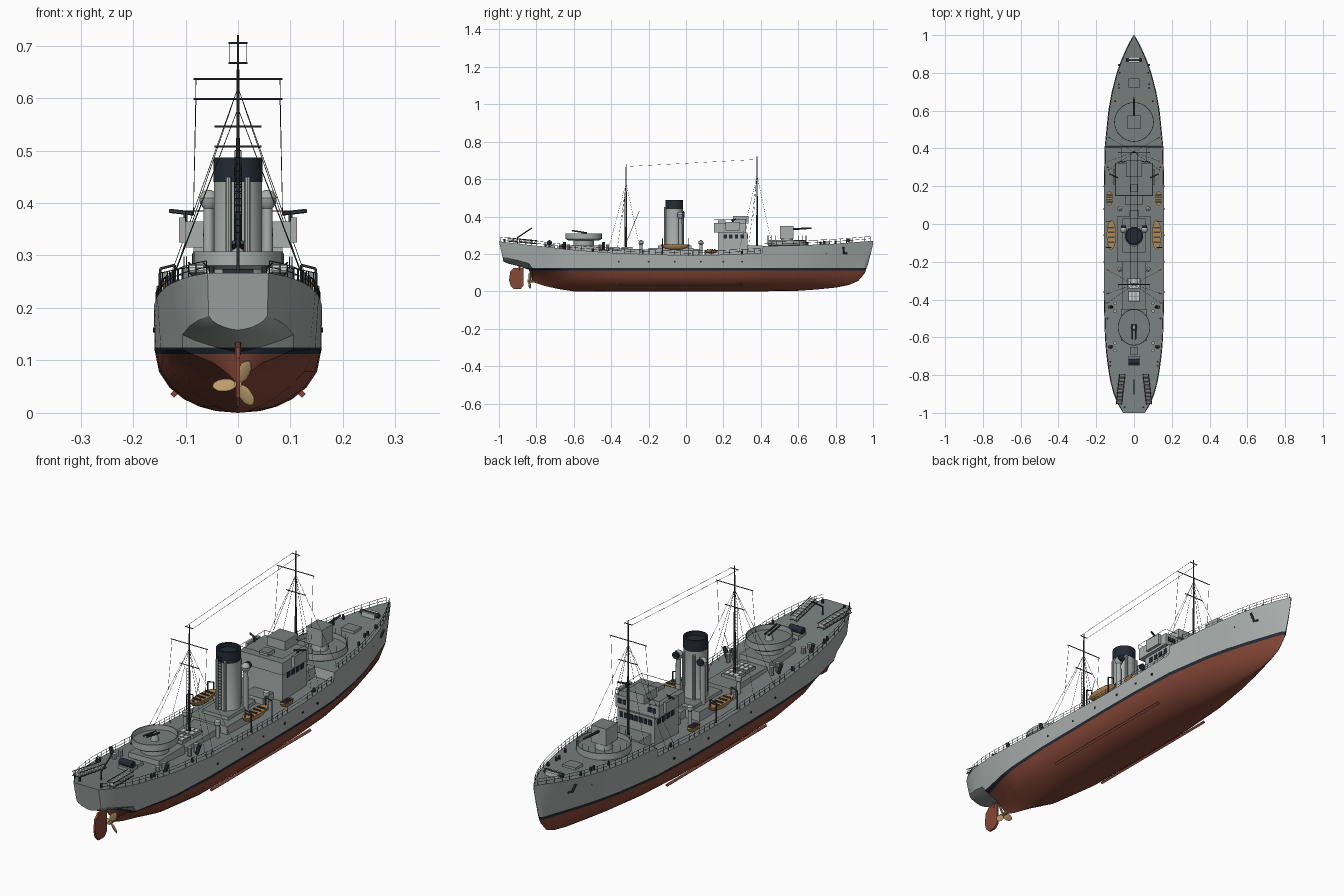
import bpy, bmesh, math
from mathutils import Vector, Matrix

if "Cube" in bpy.data.objects:
    bpy.data.objects.remove(bpy.data.objects["Cube"])

def mat(name, r, g, b):
    m = bpy.data.materials.new(name)
    m.diffuse_color = (r, g, b, 1)
    m.use_nodes = True
    m.node_tree.nodes["Principled BSDF"].inputs["Base Color"].default_value = m.diffuse_color
    return m

GREY = mat("hull grey", .40, .43, .42)
DECK = mat("deck grey", .19, .215, .21)
RED = mat("bottom red", .24, .065, .04)
NAVY = mat("boot navy", .018, .024, .036)
DARK = mat("rigging dark grey", .05, .055, .06)
WOOD = mat("boat wood", .45, .25, .09)
BRONZE = mat("bronze", .50, .34, .15)
PALE = mat("pale grey", .62, .65, .63)

def finish(bm, name, mats, rule=None, smooth=None):
    bmesh.ops.recalc_face_normals(bm, faces=bm.faces)
    bm.normal_update()
    if rule:
        for f in bm.faces:
            f.material_index = rule(f)
    me = bpy.data.meshes.new(name)
    bm.to_mesh(me)
    bm.free()
    for m in mats:
        me.materials.append(m)
    ob = bpy.data.objects.new(name, me)
    bpy.context.collection.objects.link(ob)
    if smooth:
        bpy.ops.object.select_all(action='DESELECT')
        ob.select_set(True)
        bpy.context.view_layer.objects.active = ob
        bpy.ops.object.shade_smooth_by_angle(angle=math.radians(smooth))
    return ob

def top(f):
    return 1 if f.normal.z > .9 else 0

# boxes given as (x0, x1, y0, y1, z0, z1)
def boxes(name, items, m=GREY, cap=None):
    bm = bmesh.new()
    for x0, x1, y0, y1, z0, z1 in items:
        M = Matrix.Translation(((x0+x1)/2, (y0+y1)/2, (z0+z1)/2)) @ Matrix.Diagonal((x1-x0, y1-y0, z1-z0, 1))
        bmesh.ops.create_cube(bm, size=1, matrix=M)
    return finish(bm, name, [m, cap or m], top)

def both(items):
    return items + [(-b, -a, *r) for a, b, *r in items]

# rods given as point pairs, merged in one object
def rods(name, segs, r, m=DARK, n=4, r2=None, smooth=None):
    bm = bmesh.new()
    for a, b in segs:
        a, b = Vector(a), Vector(b)
        M = Matrix.Translation((a+b)/2) @ (b-a).to_track_quat('Z', 'Y').to_matrix().to_4x4()
        bmesh.ops.create_cone(bm, cap_ends=True, segments=n, radius1=r, radius2=r if r2 is None else r2,
                              depth=(b-a).length, matrix=M)
    return finish(bm, name, [m], None, smooth)

def mirror(segs):
    return segs + [tuple((-p[0], p[1], p[2]) for p in s) for s in segs]

# surface of revolution about a vertical axis
def lathe(name, c, prof, mats, rule=None, n=28, sx=1):
    bm = bmesh.new()
    rings = [[bm.verts.new((c[0]+r*sx*math.cos(2*math.pi*i/n), c[1]+r*math.sin(2*math.pi*i/n), z))
              for i in range(n)] for r, z in prof]
    for A, B in zip(rings, rings[1:]):
        for i in range(n):
            bm.faces.new((A[i], A[(i+1) % n], B[(i+1) % n], B[i]))
    bm.faces.new(rings[0])
    bm.faces.new(rings[-1])
    return finish(bm, name, mats, rule, 35)

# hull stations: y, keel z, deck z, deck half beam, waterline half beam, roundness
ST = [(-1, .158, .267, .058, .056, 1.6), (-.95, .148, .261, .088, .076, 1.5), (-.9, .136, .255, .108, .092, 1.4),
      (-.84, .116, .248, .124, .106, 1.2), (-.82, .05, .246, .128, .106, .75), (-.76, .03, .24, .138, .118, .85),
      (-.68, .012, .23, .148, .136, 1.1), (-.6, 0, .222, .154, .147, 1.5), (-.4, 0, .206, .16, .157, 2),
      (0, 0, .192, .16, .159, 2.1), (.2, 0, .196, .16, .157, 2), (.405, 0, .205, .155, .148, 1.8),
      (.412, 0, .242, .155, .147, 1.8), (.6, .003, .246, .136, .118, 1.6), (.7, .01, .25, .118, .094, 1.5),
      (.8, .02, .255, .092, .064, 1.4), (.87, .034, .26, .067, .040, 1.3), (.92, .055, .264, .045, .023, 1.2),
      (.955, .095, .267, .028, .011, 1.1), (.975, .15, .268, .017, .008, 1), (1, .25, .27, .003, .002, 1)]

def section(y, zk, zd, bd, bw, n):
    zw = .12 if zk < .1 else zk+.25*(zd-zk)
    pts = [(bw*(1-(1-u)**n)**(1/n), zk+(zw-zk)*u) for u in (0, .03, .1, .22, .4, .65, 1)]
    pts += [(bw+(bd-bw)*v, zw+(zd-zw)*v) for v in (.33, .66, 1)]
    rake = .025 if y < -.97 else 0
    pts = [(x, y+rake*(zd-z)/.11, z) for x, z in pts]
    return [(-x, a, z) for x, a, z in pts[:0:-1]] + pts

bm = bmesh.new()
rings = [[bm.verts.new(p) for p in section(*s)] for s in ST]
for A, B in zip(rings, rings[1:]):
    for i in range(len(A)):
        j = (i+1) % len(A)
        bm.faces.new((A[i], A[j], B[j], B[i]))
bm.faces.new(rings[0])
bm.faces.new(rings[-1])
for z in (.112, .125):
    bmesh.ops.bisect_plane(bm, geom=bm.verts[:]+bm.edges[:]+bm.faces[:], plane_co=(0, 0, z), plane_no=(0, 0, 1))

def paint(f):
    z = f.calc_center_median().z
    return 2 if z < .112 else 3 if z < .125 else 1 if f.normal.z > .8 else 0
finish(bm, "hull", [GREY, DECK, RED, NAVY], paint, 28)

def edge(y, inset=.004):
    for a, b in zip(ST, ST[1:]):
        if a[0] <= y <= b[0]:
            t = (y-a[0])/(b[0]-a[0])
            return Vector((max(a[3]+(b[3]-a[3])*t-inset, .001), y, a[2]+(b[2]-a[2])*t))

# railings along the deck edge, portholes and bilge keels
segs = []
for y0, y1, n in ((-.99, .4, 42), (.42, .985, 18)):
    P = [edge(y0+(y1-y0)*i/n) for i in range(n+1)]
    up = Vector((0, 0, .024))
    segs += [(p, p+up) for p in P]
    for k in (.5, 1):
        segs += [(p+up*k, q+up*k) for p, q in zip(P, P[1:])]
rods("railings", mirror(segs), .0009)
ports = [(y, .158) for y in (-.65, -.5, -.36, -.2, -.06, .08, .2, .3)] + [(y, .205) for y in (.47, .54, .61, .68, .75)]
pl = []
for y, z in ports:
    s = [t for t in ST if t[0] <= y][-1]
    e = edge(y, 0).x
    w = s[4] + (e-s[4])*(z-.12)/(s[2]-.12) if y < .4 else e-.012
    pl.append(((w-.008, y, z), (w+.002, y, z)))
rods("portholes", mirror(pl), .005, NAVY, 10)
rods("bilge_keels", mirror([((.122, -.35, .036), (.122, .3, .036))]), .007, RED, 4)
rods("anchors", mirror([((.066, .845, .20), (.082, .842, .235)), ((.064, .825, .205), (.060, .862, .203))]), .005, DARK, 6)

# rudder, shaft and propeller
bm = bmesh.new()
prof = [(-.868, .125), (-.92, .125), (-.94, .105), (-.946, .06), (-.938, .03), (-.92, .012), (-.885, .012), (-.868, .03)]
f = bm.faces.new([bm.verts.new((-.004, y, z)) for y, z in prof])
ext = bmesh.ops.extrude_face_region(bm, geom=[f])
bmesh.ops.translate(bm, vec=(.008, 0, 0), verts=[v for v in ext['geom'] if isinstance(v, bmesh.types.BMVert)])
finish(bm, "rudder", [RED])
rods("rudder_stock", [((0, -.89, .11), (0, -.89, .16))], .006, RED, 8)
rods("propeller_shaft", [((0, -.78, .055), (0, -.848, .055))], .007, BRONZE, 10)
bm = bmesh.new()
for k in range(3):
    M = Matrix.Translation((0, -.836, .055)) @ Matrix.Rotation(math.radians(25+120*k), 4, 'Y') \
        @ Matrix.Translation((0, 0, .026)) @ Matrix.Rotation(.5, 4, 'Z') @ Matrix.Diagonal((.014, .003, .023, 1))
    bmesh.ops.create_icosphere(bm, subdivisions=2, radius=1, matrix=M)
finish(bm, "propeller_blades", [BRONZE])

# deckhouses and casings
boxes("engine_casing", [(-.06, .06, -.45, -.2, .18, .224)], GREY, DECK)
boxes("boiler_casing", [(-.09, .09, -.2, .04, .18, .232), (-.06, .06, -.15, .03, .23, .245),
                        (-.025, .025, .04, .075, .18, .225), (-.045, .045, .1, .17, .18, .222)], GREY, DECK)
boxes("aft_deckhouse", [(-.07, .07, -.62, -.45, .2, .245)], GREY, DECK)
boxes("skylights", [(-.035, .035, -.345, -.285, .22, .236), (-.032, .032, -.41, -.355, .22, .236)], GREY, DECK)
panes = [(x-.007, x+.007, y-.010, y+.010, .235, .238) for x in (-.02, 0, .02) for y in (-.33, -.302, -.395, -.37)]
boxes("skylight_panes", panes, PALE)

# bridge
boxes("bridge_house", [(-.085, .085, .17, .33, .18, .315), (-.07, .07, .33, .408, .19, .246)], GREY, DECK)
boxes("bridge_upper", [(-.1, .1, .15, .322, .315, .365)] + both([(.1, .112, .21, .29, .325, .372)]), GREY, DECK)
boxes("bridge_lookout", [(-.042, .042, .25, .335, .364, .402), (-.02, .02, .17, .21, .364, .38)], GREY, DECK)
win = [(x-.008, x+.008, .328, .3325, .282, .304) for x in (-.066, -.044, -.022, 0, .022, .044, .066)]
win += [(x-.008, x+.008, .32, .3245, .332, .352) for x in (-.08, -.058, .058, .08)]
win += both([(.083, .0875, y-.009, y+.009, .282, .304) for y in (.21, .24, .27, .3)])
boxes("bridge_windows", win, NAVY)
rods("bridge_guns", mirror([((.1, .25, .365), (.1, .25, .385)), ((.085, .245, .38), (.13, .265, .385))]), .004, DARK, 6)
corners = [Vector(p) for p in ((-.1, .15, .365), (-.1, .32, .365), (.1, .32, .365), (.1, .15, .365))]
h = Vector((0, 0, .02))
rods("bridge_rail", [(corners[i-1]+h, corners[i]+h) for i in range(4)] + [(c, c+h) for c in corners], .001)

# funnel with cap, pipes, ladder and cowl vents
lathe("funnel", (0, -.063), [(.05, .24), (.046, .25), (.046, .44), (.047, .4401), (.047, .487), (.04, .487), (.04, .47)],
      [GREY, NAVY], lambda f: 1 if f.calc_center_median().z > .44 else 0, 32)
rods("funnel_pipes", mirror([((.018, -.112, .23), (.018, -.112, .45)), ((.025, -.018, .23), (.025, -.018, .43))]), .006, GREY, 10)
rods("funnel_ladder", [((x, -.12, .25), (x, -.12, .47)) for x in (-.007, .007)]
     + [((-.007, -.12, .25+.012*i), (.007, -.12, .25+.012*i)) for i in range(19)], .001)
for s in (-1, 1):
    lathe("cowl_vent", (s*.056, -.03), [(.011, .23), (.010, .39), (.016, .398), (.018, .41), (.013, .42), (.004, .425)], [GREY], None, 14)
rods("cowl_mouths", mirror([((.056, -.02, .41), (.056, -.008, .41))]), .014, NAVY, 14)
for s in (-1, 1):
    for y in (.08, -.24):
        lathe("deck_vent", (s*.075, y), [(.008, .19), (.008, .25), (.013, .255), (.012, .268), (.004, .274)], [GREY], None, 12)

# gun tubs and guns
for name, y, r, z0, z1, sx in (("bow_tub", .54, .105, .24, .275, 1), ("aft_tub", -.547, .097, .273, .308, .88)):
    lathe(name, (0, y), [(r-.012, z0), (r, z0+.008), (r, z1), (r-.004, z1), (r-.004, z0+.014)], [GREY, DECK], top, 32, sx)
rods("bow_tub_rail", [((.103*math.cos(a), .54+.103*math.sin(a), .27), (.103*math.cos(a), .54+.103*math.sin(a), .298))
                      for a in [i*math.pi/10 for i in range(20)]], .001)
lathe("aft_tub_support", (0, -.547), [(.055, .24), (.055, .28)], [GREY], None, 20)
lathe("bow_gun_base", (0, .54), [(.035, .25), (.03, .285)], [GREY], None, 20)
boxes("bow_gun_shield", [(-.035, .035, .502, .575, .28, .35)], GREY, DECK)
rods("bow_gun_barrel", [((0, .56, .332), (0, .672, .338))], .006, DARK, 10, .004)
lathe("aft_gun_base", (0, -.547), [(.018, .28), (.01, .315)], [GREY], None, 12)
rods("aft_gun_barrels", [((x, -.53, .312), (x, -.61, .325)) for x in (-.008, .008)], .004, DARK, 8)

# ship's boats with thwarts, floats and davits
def boat(name, x, y, z, sx, sy, sz):
    bm = bmesh.new()
    bmesh.ops.create_uvsphere(bm, u_segments=20, v_segments=10, radius=1,
                              matrix=Matrix.Translation((x, y, z)) @ Matrix.Diagonal((sx, sy, sz, 1)))
    cut = bmesh.ops.bisect_plane(bm, geom=bm.verts[:]+bm.edges[:]+bm.faces[:], plane_co=(0, 0, z),
                                 plane_no=(0, 0, 1), clear_outer=True)
    rim = [e for e in bm.edges if e.is_boundary]
    bmesh.ops.contextual_create(bm, geom=rim)
    finish(bm, name, [WOOD], None, 40)
    boxes(name + "_thwarts", [(x-sx*.7, x+sx*.7, y+k*sy-.004, y+k*sy+.004, z, z+.004) for k in (-.5, -.17, .17, .5)], DARK)
for s in (-1, 1):
    boat("lifeboat", s*.12, -.058, .25, .025, .078, .03)
    boat("float", s*.13, .135, .222, .019, .037, .02)
dav = []
for y in (-.125, .012):
    dav += [((.148, y, .19), (.148, y, .275)), ((.148, y, .275), (.12, y, .282)), ((.12, y, .282), (.12, y, .25))]
rods("davits", mirror(dav), .0025, DARK, 6)

# masts, yards, rigging and aerials
rods("foremast", [((0, .38, .2), (0, .38, .72))], .006, DARK, 10, .002)
rods("aft_mast", [((0, -.32, .2), (0, -.32, .68))], .006, DARK, 10, .002)
rods("yards", [((-w, y, z), (w, y, z)) for w, y, z in ((.085, .38, .636), (.045, .38, .546), (.085, -.32, .598),
     (.045, -.32, .508), (.018, .38, .705), (.018, -.32, .667))], .002, DARK, 6)
wires = []
for y, zt in ((.38, .62), (-.32, .58)):
    for dy in (-.1, -.05, .08):
        e = edge(y+dy, .015)
        wires.append(((0, y, zt), e))
    wires.append(((.08, y, zt+.017), (.085, y-.02, .38)))
wires.append(((.017, -.32, .667), (.017, .38, .705)))
rods("rigging", mirror(wires), .0007, DARK, 3)
rods("mast_ladder", [((x, -.328, .24), (x, -.328, .5)) for x in (-.006, .006)]
     + [((-.006, -.328, .24+.013*i), (.006, -.328, .24+.013*i)) for i in range(21)], .001)
rods("cargo_boom", [((0, -.32, .26), (0, -.25, .43))], .0012, DARK, 4)

# stern gear: depth charge racks, throwers, winch and boom
rail, drums = [], []
for dx in (-.014, .014):
    for dz in (.006, .024):
        rail.append(((.062+dx, -.795, .247+dz), (.08+dx, -.955, .262+dz)))
for i in range(8):
    t = i/7
    p = Vector((.063+.016*t, -.805-.14*t, .260+.014*t))
    drums.append((p-Vector((.013, 0, 0)), p+Vector((.013, 0, 0))))
rods("charge_racks", mirror(rail), .002, DARK, 4)
rods("depth_charges", mirror(drums), .0085, PALE, 10)
rods("throwers", mirror([((.118, y, .22), (.132, y, .262)) for y in (-.65, -.44)]), .008, DARK, 8)
rods("spare_charges", mirror([((.1, y, .215), (.1, y, .25)) for y in (-.67, -.63, -.46, -.42)]), .009, GREY, 10)
boxes("stern_winch", [(-.028, .028, -.75, -.7, .23, .25)], GREY, DECK)
rods("winch_drum", [((-.03, -.73, .26), (.03, -.73, .26))], .014, NAVY, 12)
rods("stern_boom", [((0, -.9, .25), (0, -.9, .29)), ((0, -.9, .288), (0, -.825, .338))], .003, DARK, 6)

# bow gear, hatches and bollards
boxes("windlass", [(-.03, .03, .855, .885, .255, .278)], PALE)
rods("windlass_drums", [((-.042, .868, .272), (.042, .868, .272))], .009, DARK, 10)
boxes("hatches", [(-.03, .03, .72, .77, .245, .262), (-.02, .02, -.69, -.65, .22, .24)], GREY, DECK)
rods("bollards", mirror([((x, y, edge(y).z-.005), (x, y, edge(y).z+.016)) for x, y in
     ((.08, .74), (.08, .72), (.1, .65), (.125, -.75), (.125, -.73), (.05, -.97), (.14, -.5), (.14, .3), (.075, .8))]), .005, DARK, 8)
